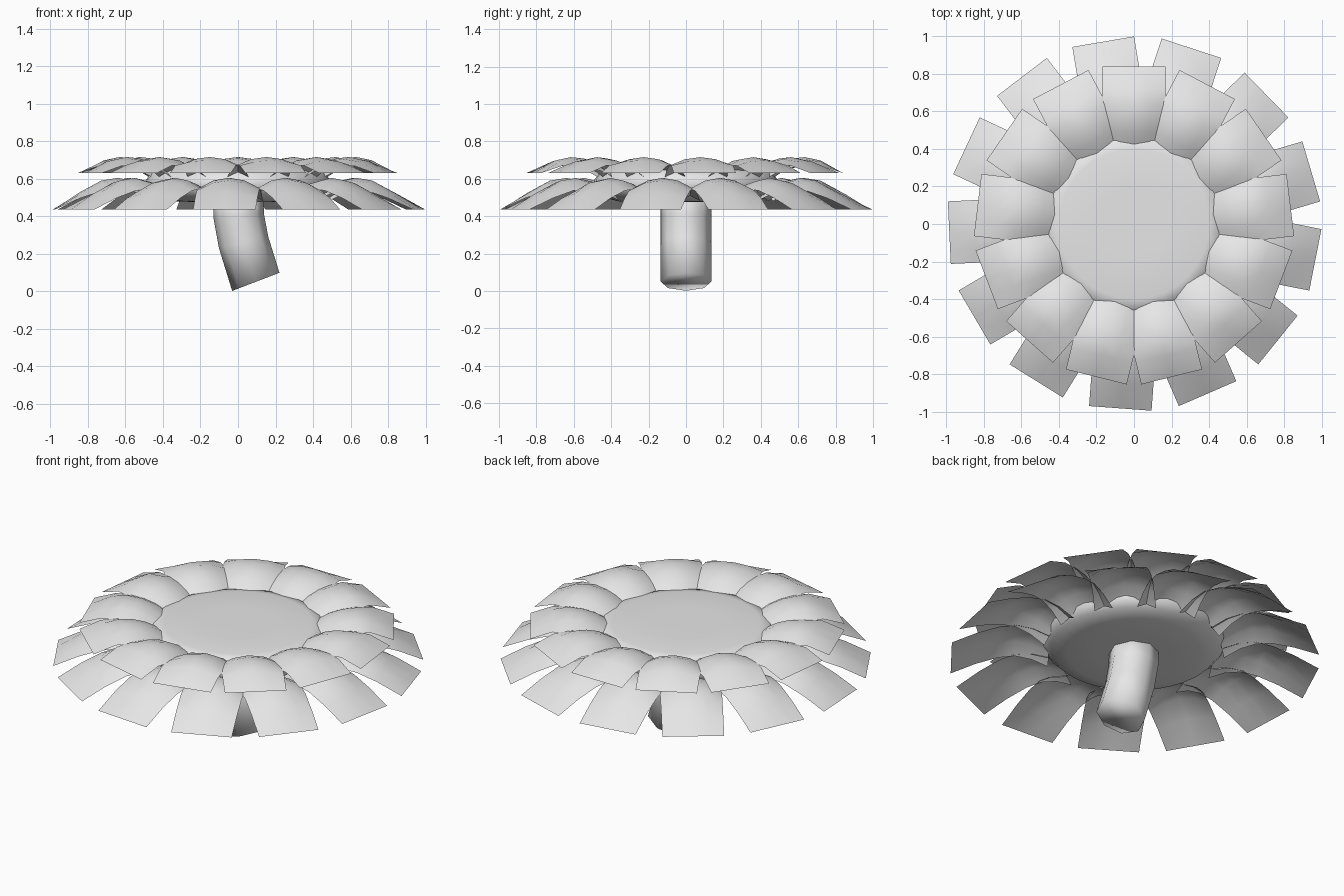
import bpy, bmesh, math
from mathutils import Matrix, Vector

cube = bpy.data.objects.get("Cube")
if cube:
    bpy.data.objects.remove(cube, do_unlink=True)

grey = bpy.data.materials.new("plain_grey")
grey.use_nodes = True
grey.diffuse_color = (0.8, 0.8, 0.8, 1)
grey.node_tree.nodes["Principled BSDF"].inputs["Base Color"].default_value = (0.8, 0.8, 0.8, 1)

PETALS = 13
HALF_WIDTH = 0.167


def finish(name, bm, recalc=True):
    if recalc:
        bmesh.ops.recalc_face_normals(bm, faces=bm.faces)
    for face in bm.faces:
        face.smooth = True
    mesh = bpy.data.meshes.new(name)
    bm.to_mesh(mesh)
    bm.free()
    mesh.materials.append(grey)
    obj = bpy.data.objects.new(name, mesh)
    bpy.context.collection.objects.link(obj)
    return obj


def skin(bm, rows, closed=False):
    """Bridge equal rows of vertices with quads."""
    n = len(rows[0])
    for a, b in zip(rows, rows[1:]):
        for i in range(n if closed else n - 1):
            j = (i + 1) % n
            bm.faces.new((a[i], b[i], b[j], a[j]))


def petal_ring(name, profile, drop, first_angle):
    """Arched strips with a straight outer end, repeated around the centre."""
    bm = bmesh.new()
    start, end = profile[0][0], profile[-1][0]
    for k in range(PETALS):
        turn = Matrix.Rotation(math.radians(first_angle) + k * math.tau / PETALS, 3, 'Z')
        rows = []
        for r, z in profile:
            arch = drop * min(1, 1.9 * (end - r) / (end - start))
            row = []
            for i in range(5):
                v = i / 2 - 1
                point = Vector((r, v * HALF_WIDTH, z - arch * v * v))
                row.append(bm.verts.new(turn @ point))
            rows.append(row)
        skin(bm, rows)
    return finish(name, bm, recalc=False)


# Two layers of petals
petal_ring("lower_petals",
           [(0.46, 0.54), (0.55, 0.585), (0.64, 0.605), (0.73, 0.59), (0.85, 0.525), (0.986, 0.435)],
           0.058, 99.6)
petal_ring("upper_petals",
           [(0.42, 0.645), (0.49, 0.685), (0.56, 0.708), (0.635, 0.716), (0.72, 0.698), (0.84, 0.63)],
           0.05, 90)

# Rounded flower centre
bm = bmesh.new()
rings = []
for r, z in [(0.2, 0.475), (0.36, 0.48), (0.45, 0.502), (0.49, 0.545),
             (0.49, 0.595), (0.455, 0.643), (0.4, 0.653), (0.2, 0.655)]:
    rings.append([bm.verts.new((r * math.cos(a), r * math.sin(a), z))
                  for a in (i * math.tau / 32 for i in range(32))])
skin(bm, rings, closed=True)
bm.faces.new(rings[0])
bm.faces.new(rings[-1])
finish("flower_centre", bm)

# Short bent stem: centre x, centre z, and the tilt of each ring
bm = bmesh.new()
rings = []
for x, z, tilt in [(0, 0.52, 0), (0.004, 0.4, 5), (0.03, 0.26, 13), (0.095, 0.05, 21)]:
    c, s = math.cos(math.radians(tilt)), math.sin(math.radians(tilt))
    rings.append([bm.verts.new((x + 0.135 * math.cos(a) * c, 0.135 * math.sin(a),
                                z + 0.135 * math.cos(a) * s))
                  for a in (i * math.tau / 8 for i in range(8))])
skin(bm, rings, closed=True)
bm.faces.new(rings[0])
bm.faces.new(rings[-1])
finish("stem", bm)
